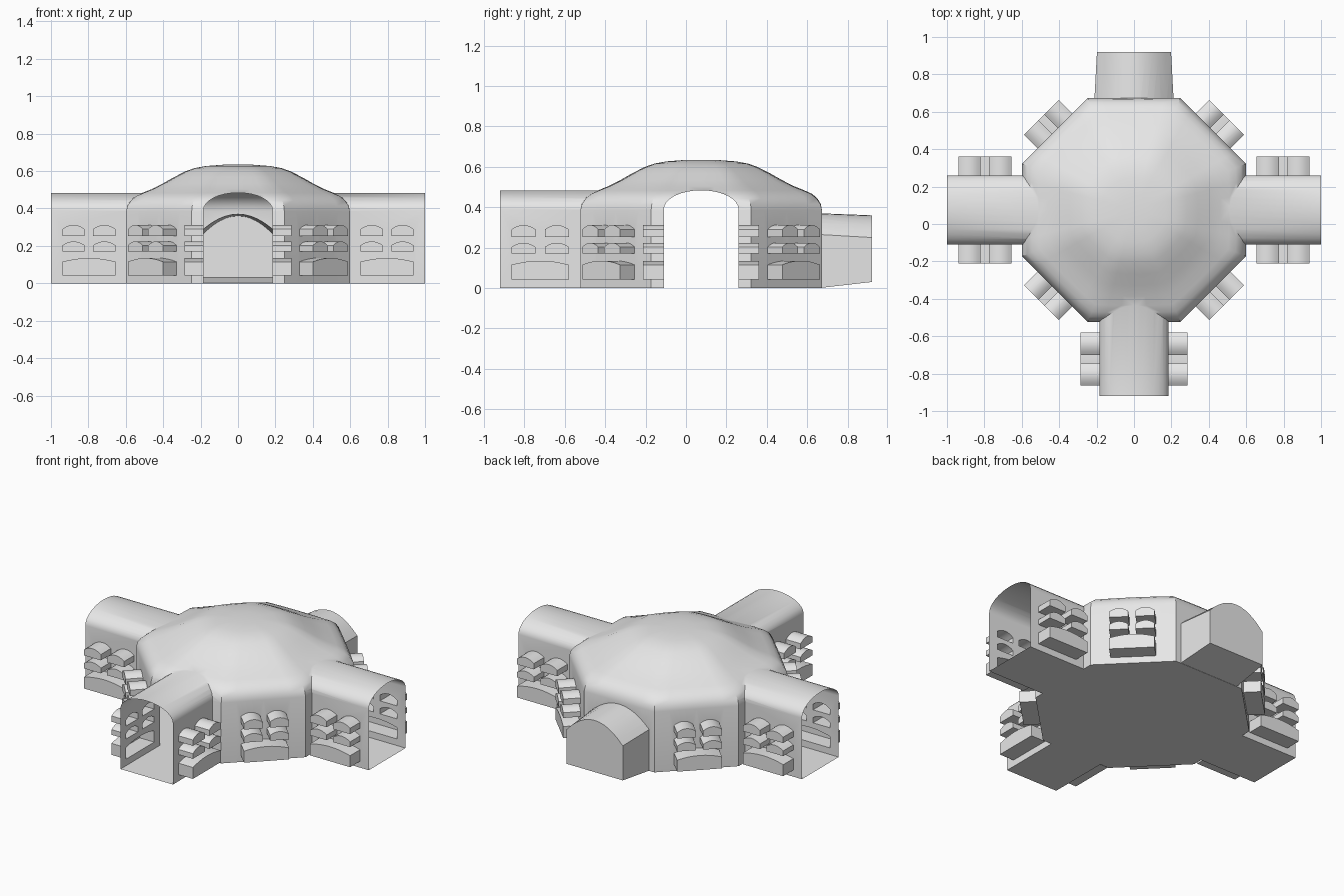
import bpy, bmesh, math
from mathutils import Vector

if "Cube" in bpy.data.objects:
    bpy.data.objects.remove(bpy.data.objects["Cube"])

CENTRE = Vector((0, 0.075, 0))
STEPS = 48

stone = bpy.data.materials.new("pale_grey_stone")
stone.diffuse_color = (0.8, 0.8, 0.8, 1)
stone.use_nodes = True
stone.node_tree.nodes["Principled BSDF"].inputs["Base Color"].default_value = stone.diffuse_color


def place(angle, d, u, z):
    """Point at distance d along a heading, u sideways and z up."""
    a = math.radians(angle)
    n = Vector((math.cos(a), math.sin(a), 0))
    t = Vector((-n.y, n.x, 0))
    return CENTRE + n * d + t * u + Vector((0, 0, z))


def arch(w, z0, z1, z2, n=8, round_top=False):
    """Arched outline: floor z0, spring line z1, crown z2, half width w."""
    pts = [(-w, z0), (w, z0)]
    for i in range(n + 1):
        if round_top:
            a = math.pi * i / n
            pts.append((w * math.cos(a), z1 + (z2 - z1) * math.sin(a)))
        else:
            s = 1 - 2 * i / n
            pts.append((w * s, z1 + (z2 - z1) * (1 - s * s)))
    return pts


def loft(bm, rings):
    """Closed solid through rings of equal length."""
    rows = [[bm.verts.new(p) for p in r] for r in rings]
    n = len(rows[0])
    for a, b in zip(rows, rows[1:]):
        for i in range(n):
            j = (i + 1) % n
            bm.faces.new((a[i], a[j], b[j], b[i]))
    bm.faces.new(rows[0][::-1])
    bm.faces.new(rows[-1])


def make(name, bm):
    bmesh.ops.recalc_face_normals(bm, faces=bm.faces[:])
    me = bpy.data.meshes.new(name)
    bm.to_mesh(me)
    bm.free()
    me.materials.append(stone)
    ob = bpy.data.objects.new(name, me)
    bpy.context.collection.objects.link(ob)
    return ob


# Octagonal hall: walls, cove and low dome as (apothem, height, roundness)
profile = [(0.598, 0, 0), (0.598, 0.385, 0), (0.592, 0.415, 0.05), (0.575, 0.443, 0.1),
           (0.548, 0.466, 0.15), (0.51, 0.483, 0.2), (0.46, 0.503, 0.25),
           (0.40, 0.533, 0.35), (0.34, 0.567, 0.4), (0.28, 0.598, 0.45),
           (0.23, 0.616, 0.5), (0.17, 0.627, 0.6), (0.08, 0.634, 0.8)]
bm = bmesh.new()
rings = []
for apothem, z, blend in profile:
    ring = []
    for k in range(STEPS):
        deg = 360 * k / STEPS
        off = math.radians((deg + 22.5) % 45 - 22.5)
        r = apothem * ((1 - blend) / math.cos(off) + blend * 1.02)
        ring.append(place(deg, r, 0, z))
    rings.append(ring)
loft(bm, rings)
hall = make("hall_shell", bm)

# Three vaulted passages and the rear alcove
passages = {0: 1.0, 180: 1.0, 270: 0.995}
bm = bmesh.new()
for angle, end in passages.items():
    outline = arch(0.185, 0, 0.39, 0.484, 16, True)
    loft(bm, [[place(angle, d, u, z) for u, z in outline] for d in (0.42, end)])
loft(bm, [[place(90, 0.585, u, z) for u, z in arch(0.212, 0, 0.265, 0.37, 12)],
          [place(90, 0.845, u, z) for u, z in arch(0.198, 0.03, 0.25, 0.36, 12)]])
passage_solid = make("passages_and_alcove", bm)

# Wall niches: one wide low niche with two pairs of small ones above
bm = bmesh.new()


def niche_group(angle, wall, mid, half):
    small = half * 0.42
    shift = half - small
    boxes = [(0, half, 0.042, 0.115, 0.135)]
    for s in (-shift, shift):
        boxes.append((s, small, 0.17, 0.203, 0.224))
        boxes.append((s, small, 0.253, 0.29, 0.312))
    for off, w, z0, z1, z2 in boxes:
        outline = arch(w, z0, z1, z2)
        loft(bm, [[place(angle, d, mid + off + u, z) for u, z in outline]
                  for d in (wall - 0.03, wall + 0.102)])


for angle in (45, 135, 225, 315):
    niche_group(angle, 0.598, 0, 0.132)
for angle in passages:
    niche_group(angle + 90, 0.185, -0.797, 0.142)
    niche_group(angle - 90, 0.185, 0.797, 0.142)
niche_solid = make("wall_niches", bm)

# Merge the volumes into one hollow shell
for tool in (passage_solid, niche_solid):
    mod = hall.modifiers.new("join_" + tool.name, 'BOOLEAN')
    mod.operation = 'UNION'
    mod.solver = 'EXACT'
    mod.object = tool
merged = bpy.data.meshes.new_from_object(
    hall.evaluated_get(bpy.context.evaluated_depsgraph_get()))
hall.modifiers.clear()
hall.data = merged
for tool in (passage_solid, niche_solid):
    bpy.data.objects.remove(tool)

# Open the outer ends of the three passages
bm = bmesh.new()
bm.from_mesh(merged)
ends = [f for f in bm.faces
        if all(abs(v.co.x) > 0.998 for v in f.verts)
        or all(v.co.y < -0.918 for v in f.verts)]
bmesh.ops.delete(bm, geom=ends, context='FACES')
bm.to_mesh(merged)
bm.free()
merged.materials.clear()
merged.materials.append(stone)
for p in merged.polygons:
    p.material_index = 0

bpy.context.view_layer.objects.active = hall
hall.select_set(True)
bpy.ops.object.shade_smooth_by_angle(angle=math.radians(32))
